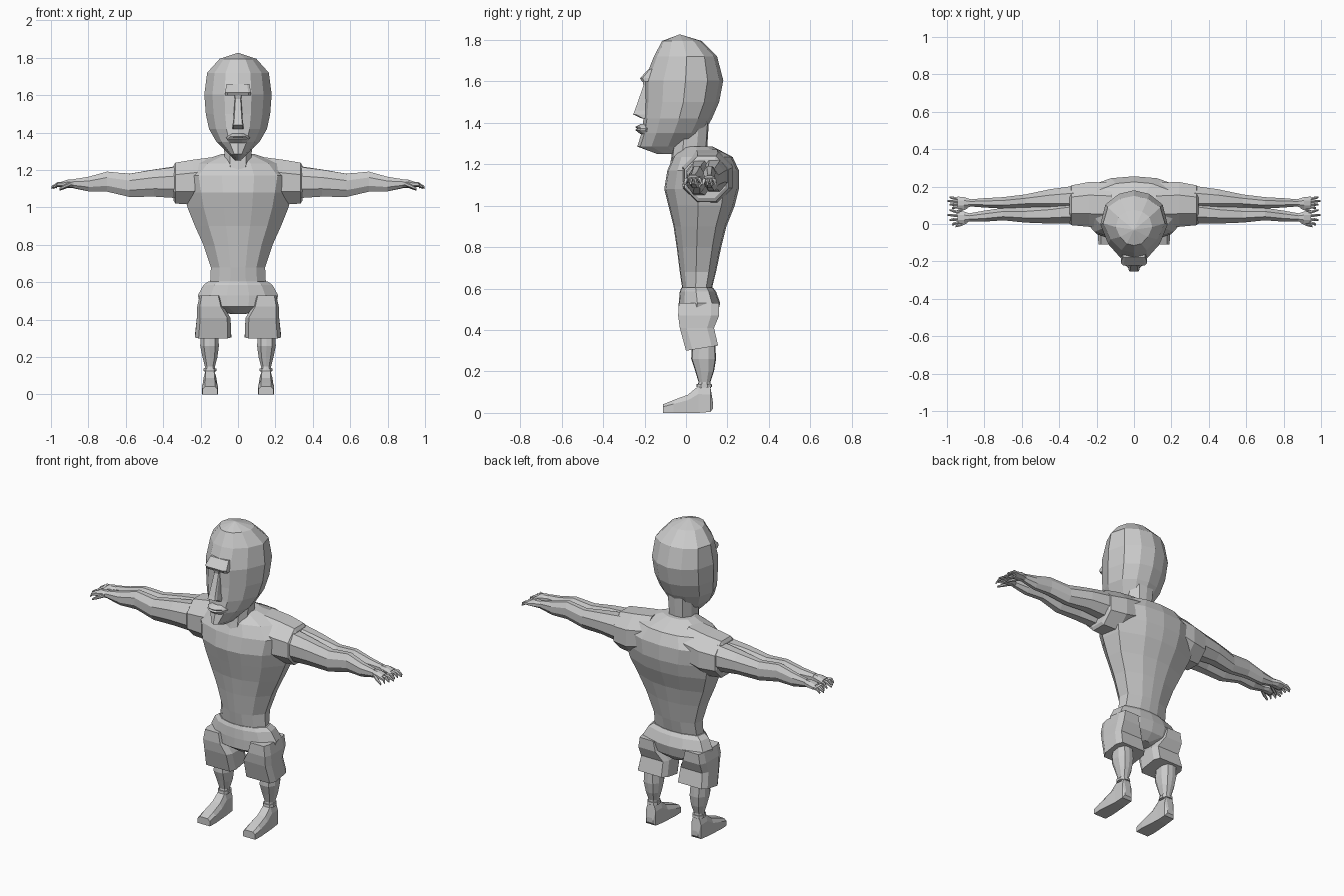
import bpy, bmesh, math
from mathutils import Vector

grey = bpy.data.materials.new("light grey")
grey.diffuse_color = (0.6, 0.6, 0.6, 1)


def loft(name, rings, mirror=False):
    """Skin a list of equal-length point rings and cap both ends."""
    bm = bmesh.new()
    rows = [[bm.verts.new(p) for p in ring] for ring in rings]
    n = len(rows[0])
    for a, b in zip(rows, rows[1:]):
        for i in range(n):
            j = (i + 1) % n
            bm.faces.new((a[i], a[j], b[j], b[i]))
    bm.faces.new(rows[0])
    bm.faces.new(rows[-1])
    bmesh.ops.recalc_face_normals(bm, faces=bm.faces)
    me = bpy.data.meshes.new(name)
    bm.to_mesh(me)
    bm.free()
    me.materials.append(grey)
    ob = bpy.data.objects.new(name, me)
    bpy.context.collection.objects.link(ob)
    if mirror:
        ob.modifiers.new("mirror", 'MIRROR')
    return ob


def body_ring(shape, z, front, back, w, x=0):
    """Symmetric level ring; shape holds (depth, width) fractions."""
    half = [(s * w, front + u * (back - front)) for u, s in shape]
    pts = half + [(-px, py) for px, py in half[-2:0:-1]]
    return [Vector((x + px, py, z)) for px, py in pts]


def arm_ring(x, y, z, ry, rz, n=8):
    return [Vector((x, y + ry * math.cos(t), z + rz * math.sin(t)))
            for t in [math.tau * (i + 0.5) / n for i in range(n)]]


def level(name, shape, rows, mirror=False, x=0):
    return loft(name, [body_ring(shape, *r) if len(r) == 5 else
                       body_ring(shape, *r, x) for r in rows], mirror)


HEAD = [(0, 0), (.05, .4), (.24, .76), (.52, 1), (.8, .85), (.95, .45), (1, 0)]
TORSO = [(0, 0), (.02, .28), (.14, .68), (.45, 1), (.8, .93), (.97, .4), (1, 0)]
LIMB = [(0, 0), (.04, .6), (.3, 1), (.7, 1), (.96, .6), (1, 0)]
BOX = [(0, 0), (0, .8), (.2, 1), (.8, 1), (1, .8), (1, 0)]

# Head and jaw
level("head", HEAD, [
    (1.25, -.14, .0, .015), (1.285, -.235, .05, .05), (1.35, -.215, .085, .115),
    (1.42, -.205, .125, .155), (1.50, -.2, .16, .172), (1.605, -.2, .18, .18),
    (1.72, -.155, .15, .165), (1.795, -.115, .075, .098), (1.825, -.035, -.025, .005)])

# Brow, nose and lips
level("brow", BOX, [(1.598, -.212, -.16, .07), (1.615, -.222, -.16, .07),
                    (1.66, -.18, -.15, .06)])
level("nose", BOX, [(1.42, -.212, -.18, .03), (1.44, -.255, -.18, .03),
                    (1.46, -.247, -.18, .026), (1.58, -.205, -.18, .017),
                    (1.61, -.212, -.18, .022)])
level("lips", HEAD, [(1.345, -.22, -.15, .05), (1.365, -.245, -.15, .06),
                     (1.372, -.236, -.15, .065), (1.38, -.246, -.15, .055),
                     (1.395, -.215, -.15, .04)])

# Neck and torso
level("neck", LIMB, [(1.15, -.085, .12, .065), (1.24, -.07, .1, .07),
                     (1.40, -.05, .11, .08)])
level("torso", TORSO, [
    (.58, -.015, .12, .15), (.68, -.03, .145, .145), (.80, -.045, .17, .185),
    (.90, -.06, .195, .23), (1.0, -.085, .235, .27), (1.08, -.105, .255, .29),
    (1.17, -.09, .255, .31), (1.235, -.062, .225, .24), (1.285, -.02, .13, .09)])

# Short sleeves shared by each pair of arms
loft("sleeve", [arm_ring(.12, .1, 1.16, .13, .12), arm_ring(.24, .105, 1.135, .13, .13),
                arm_ring(.335, .1, 1.13, .115, .118), arm_ring(.345, .1, 1.13, .1, .1)], True)

# Two arms on each side, one behind the other
FRONT = [(.28, .07, 1.135, .075, .095), (.45, .055, 1.13, .057, .078),
         (.58, .05, 1.118, .046, .067), (.70, .053, 1.138, .036, .058),
         (.80, .042, 1.125, .032, .042), (.88, .035, 1.128, .024, .025)]
BACK = [(.28, .14, 1.145, .075, .09), (.45, .132, 1.14, .058, .068),
        (.58, .123, 1.125, .038, .06), (.70, .113, 1.14, .033, .055),
        (.80, .113, 1.125, .027, .042), (.88, .113, 1.125, .02, .025)]


def arm(name, rows, spread):
    loft(name, [arm_ring(*r) for r in rows], True)
    y, z = rows[-1][1], rows[-1][2]
    loft(name + "_palm", [arm_ring(.87, y, z, .02, .022), arm_ring(.91, y, z, .034, .022),
                          arm_ring(.945, y, z - .005, .036, .015)], True)
    # Fingers fan out from the palm, with the thumb in front
    for i in range(4):
        k = (i - 1.5) * spread
        tip = .998 - .012 * abs(i - 2)
        loft(f"{name}_finger_{i + 1}", [
            arm_ring(.93, y + k * .7, z - .004, .009, .012, 6),
            arm_ring(.965, y + k, z - .004, .009, .011, 6),
            arm_ring(tip, y + k * 1.15, z - .02, .005, .006, 6)], True)
    loft(name + "_thumb", [arm_ring(.89, y - .02, z, .011, .012, 6),
                           arm_ring(.925, y - .038, z - .015, .01, .011, 6),
                           arm_ring(.955, y - .048, z - .03, .006, .006, 6)], True)


arm("front_arm", FRONT, .023)
arm("back_arm", BACK, .017)

# Shorts: hips with a crotch wedge, then two loose legs
level("shorts_hips", TORSO, [(.43, .02, .11, .04), (.47, -.035, .15, .2),
                             (.53, -.035, .165, .215), (.585, -.03, .145, .185),
                             (.605, -.022, .13, .157)])
leg = level("shorts_leg", BOX, [(.30, 0, .155, .097, .133), (.41, -.03, .135, .09, .13),
                                (.47, -.038, .16, .07, .148), (.53, -.034, .16, .055, .15)], True)
for v in leg.data.vertices:  # hem rises toward the back
    if v.co.z < .31:
        v.co.z += .16 * v.co.y

# Lower legs
level("lower_leg", LIMB, [(.12, .055, .12, .03, .15), (.15, .06, .118, .027, .15),
                          (.20, .045, .135, .04, .15), (.26, .025, .145, .05, .152),
                          (.36, .03, .14, .045, .155)], True)
# Sock rim
level("ankle_band", LIMB, [(.125, .05, .126, .034, .15), (.14, .052, .124, .034, .15)], True)


# Feet lofted from heel to toe: (y, half width, top height)
def foot_ring(y, w, base, top):
    return [Vector((.15 + sx * w, y, z)) for sx, z in
            ((-1, base), (1, base), (1, top * .7), (.65, top), (-.65, top), (-1, top * .7))]


loft("foot", [foot_ring(.13, .022, .02, .05), foot_ring(.118, .032, .005, .125),
              foot_ring(.06, .034, 0, .13), foot_ring(.01, .038, 0, .088),
              foot_ring(-.06, .043, 0, .062), foot_ring(-.11, .04, 0, .042)], True)
